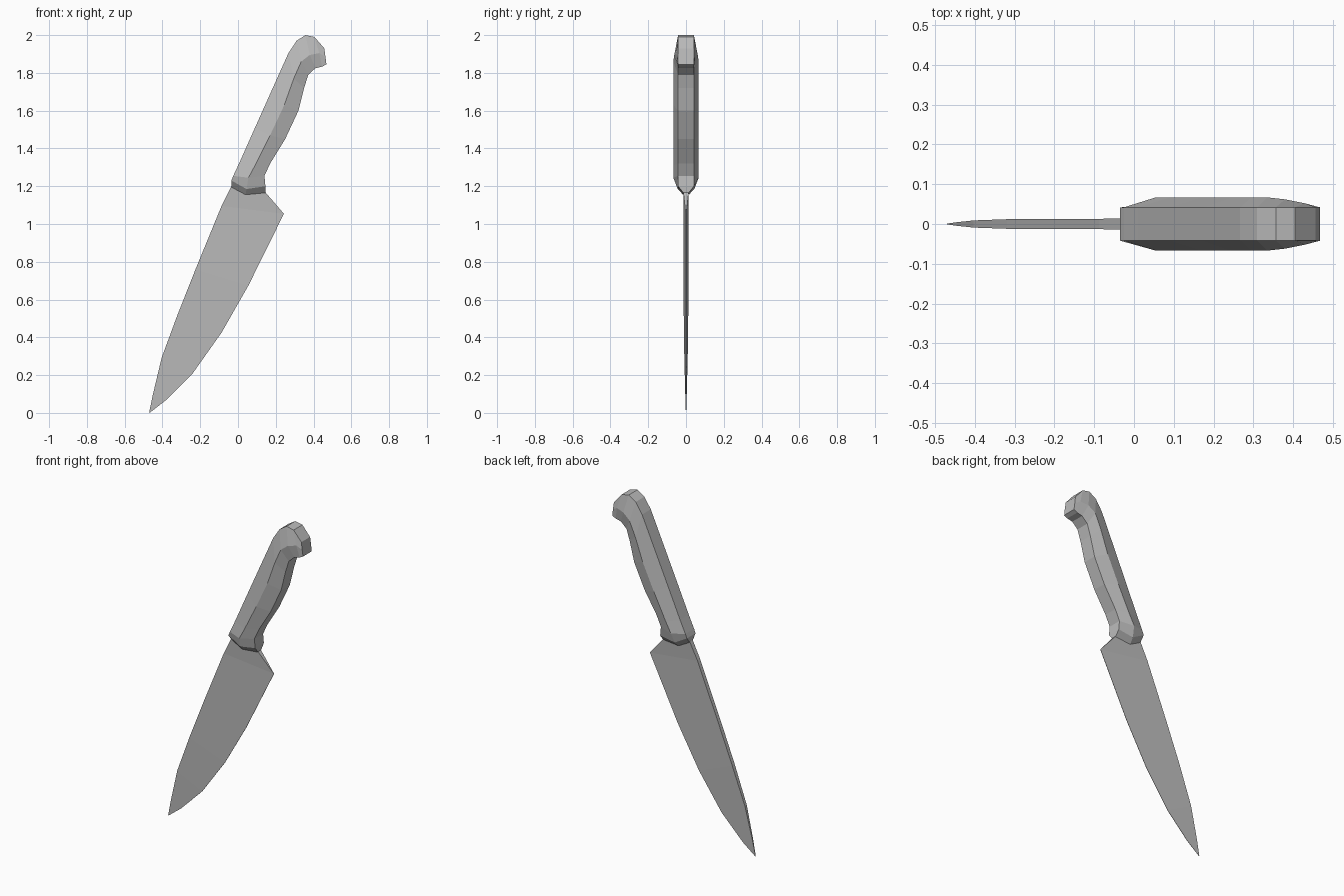
import bpy
import bmesh

steel = bpy.data.materials.new("grey steel")
steel.diffuse_color = (0.5, 0.5, 0.5, 1)


def loft(name, sections):
    """Skin closed rings (lists of xyz points) and cap both ends."""
    bm = bmesh.new()
    rings = [[bm.verts.new(p) for p in s] for s in sections]
    n = len(rings[0])
    for a, b in zip(rings, rings[1:]):
        for i in range(n):
            j = (i + 1) % n
            bm.faces.new((a[i], a[j], b[j], b[i]))
    bm.faces.new(rings[0])
    bm.faces.new(rings[-1])
    bmesh.ops.recalc_face_normals(bm, faces=bm.faces)
    mesh = bpy.data.meshes.new(name)
    bm.to_mesh(mesh)
    bm.free()
    mesh.materials.append(steel)
    obj = bpy.data.objects.new(name, mesh)
    bpy.context.collection.objects.link(obj)
    return obj


def hexagon(back, ridge, belly, rim, bulge):
    """Six-sided handle section: flat back, side ridges, flat belly."""
    (bx, bz), (rx, rz), (ex, ez) = back, ridge, belly
    return [(bx, -rim, bz), (rx, -bulge, rz), (ex, -rim, ez),
            (ex, rim, ez), (rx, bulge, rz), (bx, rim, bz)]


def wedge(spine, edge, thick, thin):
    """Four-sided blade section: thick spine, thin cutting edge."""
    (sx, sz), (ex, ez) = spine, edge
    return [(sx, -thick, sz), (ex, -thin, ez), (ex, thin, ez), (sx, thick, sz)]


# Handle with collar at the bottom and hooked pommel at the top
loft("handle", [hexagon(*s) for s in [
    ((-0.035, 1.195), (0.04, 1.155), (0.145, 1.165), 0.014, 0.015),
    ((-0.035, 1.23), (0.045, 1.185), (0.145, 1.20), 0.042, 0.044),
    ((-0.025, 1.255), (0.055, 1.245), (0.14, 1.255), 0.042, 0.067),
    ((0.01, 1.33), (0.09, 1.31), (0.17, 1.32), 0.042, 0.067),
    ((0.09, 1.51), (0.17, 1.47), (0.25, 1.45), 0.042, 0.067),
    ((0.175, 1.70), (0.245, 1.63), (0.32, 1.60), 0.042, 0.067),
    ((0.267, 1.905), (0.295, 1.77), (0.35, 1.72), 0.042, 0.067),
    ((0.31, 1.97), (0.335, 1.86), (0.372, 1.79), 0.042, 0.067),
    ((0.357, 2.0), (0.38, 1.895), (0.41, 1.825), 0.042, 0.062),
    ((0.405, 1.99), (0.43, 1.905), (0.445, 1.833), 0.042, 0.052),
    ((0.457, 1.93), (0.463, 1.885), (0.468, 1.845), 0.042, 0.043),
]])

# Blade from the collar down to the tip
loft("blade", [wedge(*s) for s in [
    ((-0.035, 1.20), (0.145, 1.168), 0.014, 0.014),
    ((-0.087, 1.096), (0.243, 1.054), 0.013, 0.001),
    ((-0.225, 0.76), (0.055, 0.674), 0.0125, 0.001),
    ((-0.32, 0.52), (-0.087, 0.425), 0.012, 0.001),
    ((-0.404, 0.293), (-0.24, 0.209), 0.009, 0.001),
    ((-0.45, 0.10), (-0.383, 0.066), 0.004, 0.001),
    ((-0.47, 0.004), (-0.468, 0.0), 0.001, 0.0005),
]])
